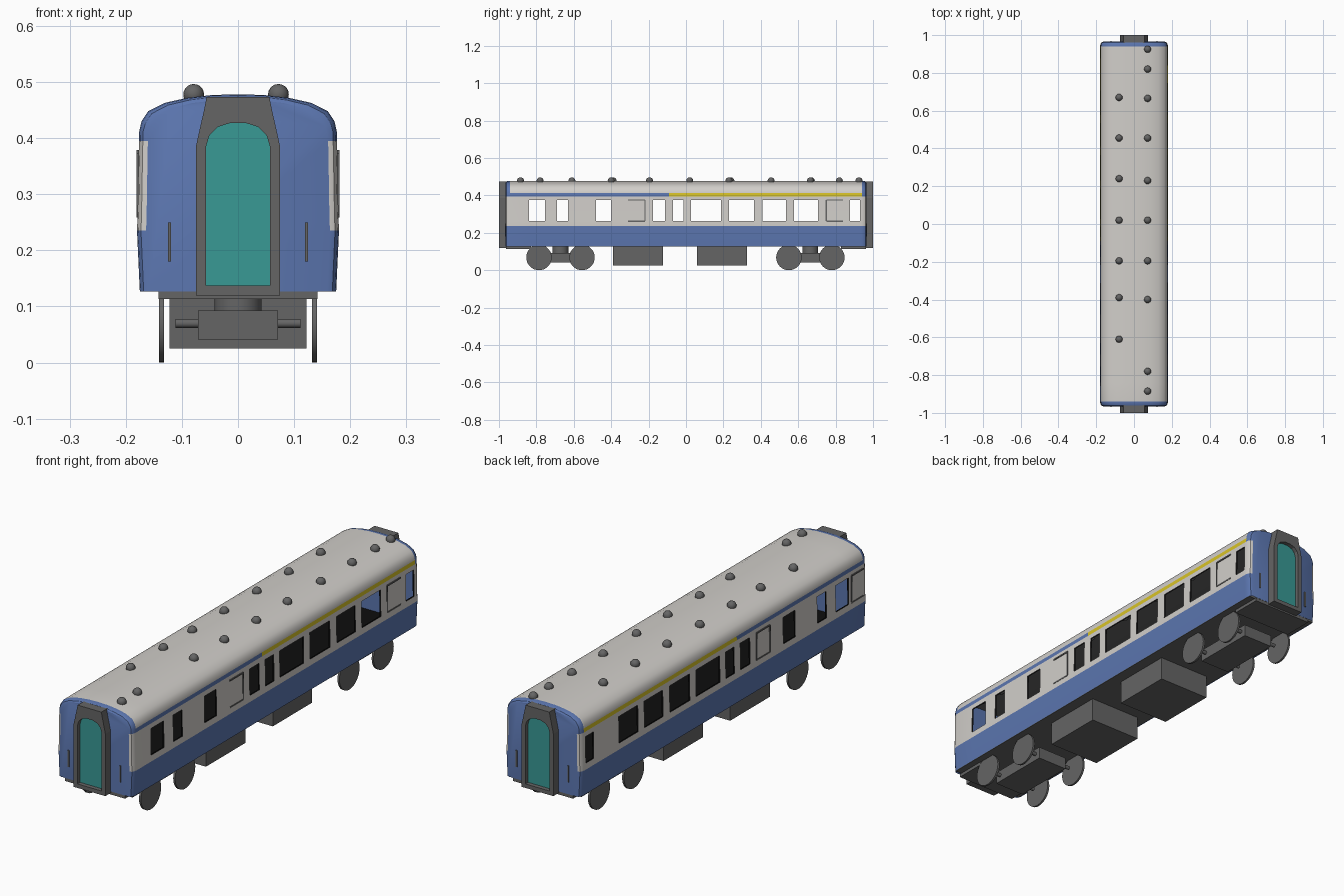
import bpy, bmesh, math
from mathutils import Matrix

if "Cube" in bpy.data.objects:
    bpy.data.objects.remove(bpy.data.objects["Cube"])


def mat(name, r, g, b):
    m = bpy.data.materials.new(name)
    m.diffuse_color = (r, g, b, 1)
    m.use_nodes = True
    m.node_tree.nodes["Principled BSDF"].inputs["Base Color"].default_value = m.diffuse_color
    return m


WHITE = mat("off_white", 0.64, 0.62, 0.59)
BLUE = mat("blue", 0.105, 0.18, 0.43)
YELLOW = mat("yellow", 0.68, 0.54, 0.02)
GREY = mat("dark_grey", 0.13, 0.13, 0.13)
TEAL = mat("teal", 0.04, 0.32, 0.30)
BLACK = mat("black", 0.004, 0.004, 0.004)


def finish(bm, name, mats, smooth=None):
    me = bpy.data.meshes.new(name)
    bm.to_mesh(me)
    bm.free()
    for m in mats:
        me.materials.append(m)
    ob = bpy.data.objects.new(name, me)
    bpy.context.collection.objects.link(ob)
    if smooth:
        bpy.ops.object.select_all(action='DESELECT')
        bpy.context.view_layer.objects.active = ob
        ob.select_set(True)
        bpy.ops.object.shade_smooth_by_angle(angle=math.radians(smooth))
    return ob


def box(name, x0, x1, y0, y1, z0, z1, m):
    bm = bmesh.new()
    bmesh.ops.create_cube(bm, size=1)
    for v in bm.verts:
        v.co = ((x0 + x1) / 2 + v.co.x * (x1 - x0),
                (y0 + y1) / 2 + v.co.y * (y1 - y0),
                (z0 + z1) / 2 + v.co.z * (z1 - z0))
    return finish(bm, name, [m])


def cylinder(name, loc, r, depth, m, axis='X', seg=32):
    bm = bmesh.new()
    rot = Matrix.Rotation(math.pi / 2, 4, 'Y') if axis == 'X' else Matrix()
    bmesh.ops.create_cone(bm, cap_ends=True, segments=seg, radius1=r, radius2=r,
                          depth=depth, matrix=Matrix.Translation(loc) @ rot)
    return finish(bm, name, [m], 35)


# Coach cross-section (right half) and window openings along y
HALF = [(.175, .127), (.18, .235), (.179, .262), (.177, .374), (.1765, .395), (.176, .412),
        (.172, .43), (.16, .448), (.13, .463), (.09, .472), (.045, .477)]
PROFILE = HALF + [(0, .478)] + [(-x, z) for x, z in reversed(HALF)]
WINDOWS = [(-.84, -.754), (-.69, -.63), (-.48, -.40), (-.176, -.112), (-.07, -.013),
           (.027, .187), (.23, .364), (.41, .535), (.578, .706), (.877, .93)]
EDGES = [y for w in WINDOWS for y in w]


def shell(name, stations, inset, rule, mats, outward, end_mat):
    """Loft the cross-section along y, leaving the windows open."""
    bm = bmesh.new()
    rows = []
    for y in stations:
        k = inset(y)
        rows.append([bm.verts.new((x * (1 - k / .178), y, z - (k * .6 if z > .42 else 0)))
                     for x, z in PROFILE])
    for j in range(len(rows) - 1):
        ym = (stations[j] + stations[j + 1]) / 2
        for i in range(len(PROFILE) - 1):
            zm = (PROFILE[i][1] + PROFILE[i + 1][1]) / 2
            if .27 < zm < .37 and any(a < ym < b for a, b in WINDOWS):
                continue
            q = [rows[j][i], rows[j][i + 1], rows[j + 1][i + 1], rows[j + 1][i]]
            f = bm.faces.new(q[::-1] if outward else q)
            f.material_index = rule(ym, zm)
    for row, flip in ((rows[0], outward), (rows[-1], not outward)):
        f = bm.faces.new(row if flip else row[::-1])
        f.normal_update()
        f.material_index = end_mat
        want = math.copysign(1, row[0].co.y) * (1 if outward else -1)
        if f.normal.y * want < 0:
            f.normal_flip()
    return finish(bm, name, mats, 30)


def livery(y, z):
    if z < .235:
        return 1
    if z < .395:
        return 0
    if abs(y) > .94:
        return 1
    if z < .412:
        return 2 if y > -.09 else 1
    return 0


def corner(y):
    return {.965: .016, .961: .007, .953: .002}.get(round(abs(y), 3), 0)


# Body shell with rounded ends, and dark lining with grey ceiling inside
ends = [.965, .961, .953, .94]
shell("coach_body", sorted([s * e for e in ends for s in (-1, 1)] + [-.09] + EDGES),
      corner, livery, [WHITE, BLUE, YELLOW], True, 1)
shell("interior_lining", sorted([-.95, .95] + EDGES), lambda y: .006,
      lambda y, z: 1 if z > .395 else 0, [BLACK, GREY, BLUE], False, 2)
box("floor", -.172, .172, -.955, .955, .127, .135, GREY)
box("floor_covering", -.168, .168, -.948, .948, .135, .138, BLACK)

# Door outlines on the sides: thin strips
def door(name, s, y0, y1, upright):
    x0, x1 = sorted((s * .174, s * .1805))
    for z in (.262, .376):
        box(name + "_rail", x0, x1, y0, y1, z - .003, z + .003, GREY)
    for y in upright:
        box(name + "_upright", x0, x1, y - .003, y + .003, .262, .376, GREY)


door("right_front_door", 1, -.31, -.22, [-.22])
door("right_rear_door", 1, .75, .84, [.75])
door("left_middle_door", -1, -.31, -.22, [-.31, -.22])
door("left_front_door", -1, -.94, -.86, [-.86])

# Gangway at each end: frame with an arched recessed door
INNER = [(.057, .137), (.057, .385), (.051, .405), (.036, .42), (.014, .427)]
OUTER = [(.075, .12), (.075, .385), (.068, .417), (.0605, .45), (.056, .473)]
for s, where in ((-1, "front"), (1, "rear")):
    bm = bmesh.new()
    loops = []
    for half, y in ((OUTER, .955), (OUTER, 1.0), (INNER, 1.0), (INNER, .982)):
        pts = half + [(-x, z) for x, z in reversed(half)]
        loops.append([bm.verts.new((x, s * y, z)) for x, z in pts])
    n = len(loops[0])
    for a, b in zip(loops, loops[1:]):
        for i in range(n):
            bm.faces.new((a[i], a[(i + 1) % n], b[(i + 1) % n], b[i]))
    bm.faces.new(loops[0])
    bm.faces.new(loops[-1]).material_index = 1
    bmesh.ops.recalc_face_normals(bm, faces=bm.faces[:])
    finish(bm, where + "_gangway", [GREY, TEAL])
    # Handrails and end underframe plate
    for x in (-.122, .122):
        y0, y1 = sorted((s * .963, s * .969))
        box(where + "_handrail", x - .003, x + .003, y0, y1, .18, .25, GREY)
    y0, y1 = sorted((s * .83, s * .963))
    box(where + "_underframe", -.142, .142, y0, y1, .113, .128, GREY)

# Roof ventilators
VENTS = [(.072, y) for y in (.925, .82, .665, .455, .23, .02, -.195, -.4, -.78, -.885)]
VENTS += [(-.079, y) for y in (.67, .455, .24, .02, -.195, -.39, -.61)]
for x, y in VENTS:
    bm = bmesh.new()
    bmesh.ops.create_uvsphere(bm, u_segments=16, v_segments=10, radius=.0185,
                              matrix=Matrix.Translation((x, y, .478)))
    finish(bm, "roof_vent", [GREY], 40)

# Equipment boxes under the floor
box("front_equipment_box", -.122, .122, -.39, -.123, .025, .128, GREY)
box("rear_equipment_box", -.122, .122, .06, .325, .025, .128, GREY)

# Bogies: frame, pivot, axles and wheels
for c, where in ((-.671, "front"), (.665, "rear")):
    box(where + "_bogie_frame", -.071, .071, c - .14, c + .14, .041, .093, GREY)
    cylinder(where + "_bogie_pivot", (0, c, .11), .042, .036, GREY, 'Z')
    for d in (-.115, .115):
        cylinder(where + "_axle", (0, c + d, .07), .008, .222, GREY, 'X', 16)
        for x in (-.136, .136):
            cylinder(where + "_wheel", (x, c + d, .068), .068, .009, GREY)
